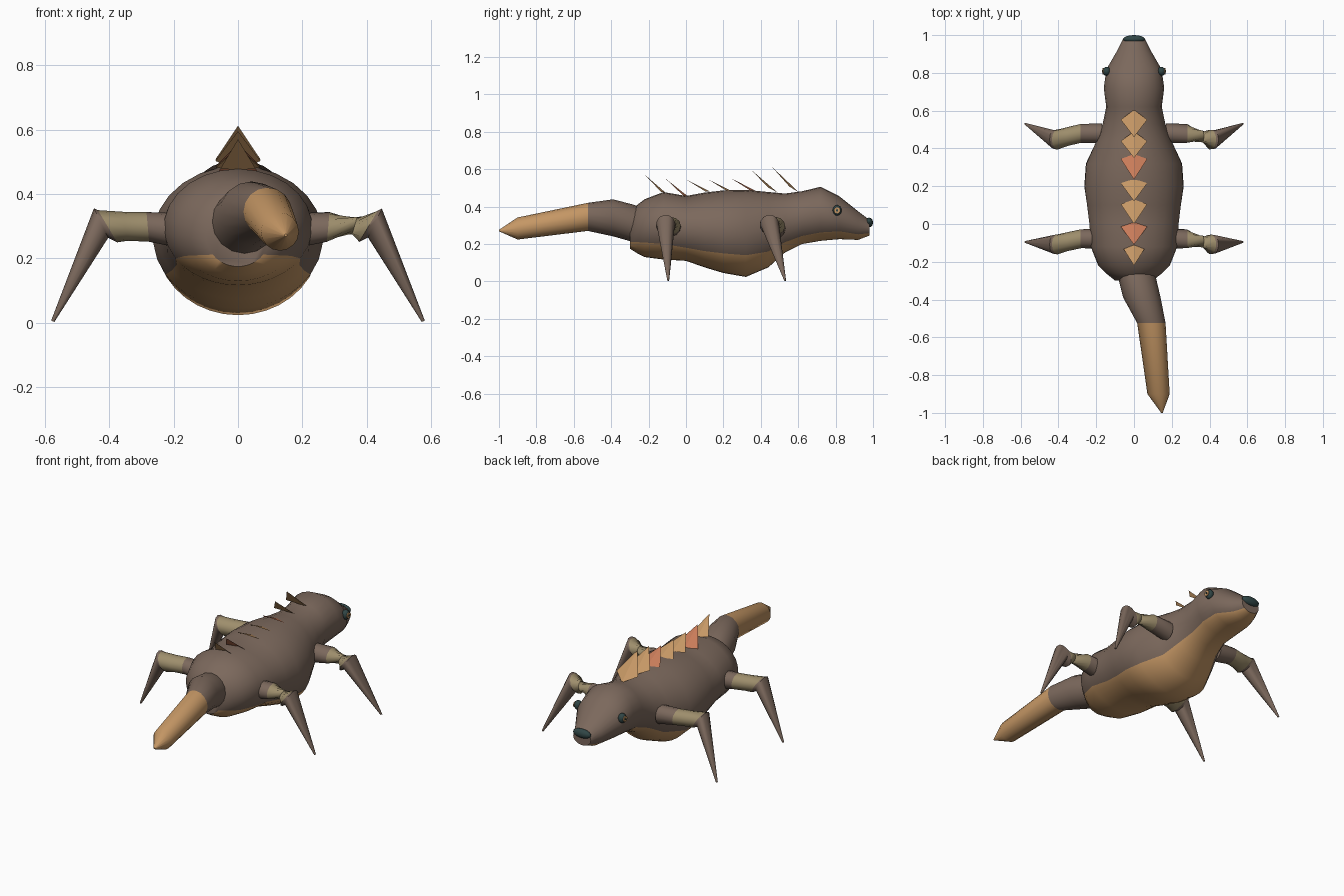
import bpy
import bmesh
from math import sin, cos, pi, asin
from mathutils import Vector

cube = bpy.data.objects.get("Cube")
if cube:
    bpy.data.objects.remove(cube, do_unlink=True)


def material(name, color):
    mat = bpy.data.materials.new(name)
    mat.use_nodes = True
    mat.diffuse_color = (*color, 1)
    bsdf = mat.node_tree.nodes["Principled BSDF"]
    bsdf.inputs["Base Color"].default_value = (*color, 1)
    bsdf.inputs["Roughness"].default_value = 0.8
    return mat


BROWN = material("hide brown", (0.2, 0.14, 0.108))
TAN = material("belly tan", (0.56, 0.31, 0.13))
RUST = material("rust orange", (0.58, 0.2, 0.1))
OLIVE = material("olive tan", (0.34, 0.27, 0.15))
TEAL = material("dark teal", (0.03, 0.06, 0.06))


def finish(name, bm, mats, smooth=True, angle=50):
    bmesh.ops.recalc_face_normals(bm, faces=bm.faces)
    mesh = bpy.data.meshes.new(name)
    bm.to_mesh(mesh)
    bm.free()
    for mat in mats:
        mesh.materials.append(mat)
    obj = bpy.data.objects.new(name, mesh)
    bpy.context.collection.objects.link(obj)
    if smooth:
        bpy.ops.object.select_all(action="DESELECT")
        obj.select_set(True)
        bpy.context.view_layer.objects.active = obj
        bpy.ops.object.shade_smooth_by_angle(angle=angle * pi / 180)
    return obj


def loft(name, rings, mats, rule):
    """Skin closed rings; rule(ring, segment) picks the material slot."""
    bm = bmesh.new()
    loops = [[bm.verts.new(p) for p in ring] for ring in rings]
    count = len(rings[0])
    for i, (a, b) in enumerate(zip(loops, loops[1:])):
        for j in range(count):
            k = (j + 1) % count
            bm.faces.new((a[j], a[k], b[k], b[j])).material_index = rule(i, j)
    bm.faces.new(loops[0]).material_index = rule(0, 0)
    bm.faces.new(loops[-1]).material_index = rule(len(rings) - 2, 0)
    return finish(name, bm, mats)


def ring(center, u, v, count=16, turn=0.0):
    c, u, v = Vector(center), Vector(u), Vector(v)
    angles = [2 * pi * k / count + turn for k in range(count)]
    return [c + u * cos(a) + v * sin(a) for a in angles]


# Body and head: y, half width, top, bottom, height of the belly colour edge
SECTIONS = [
    (-.3, .1, .37, .175, .212), (-.26, .15, .41, .15, .21), (-.22, .19, .44, .13, .208),
    (-.12, .23, .478, .117, .2), (0, .237, .457, .11, .18), (.1, .25, .475, .075, .162),
    (.2, .264, .487, .045, .15), (.32, .255, .49, .024, .14), (.44, .2, .478, .075, .16),
    (.53, .166, .47, .155, .21), (.62, .147, .482, .2, .243), (.72, .16, .506, .217, .262),
    (.82, .146, .455, .226, .268), (.92, .088, .375, .222, .252), (.98, .058, .33, .245, .258),
]
UPPER, LOWER = 18, 12


def body_ring(y, w, top, bottom, edge):
    mid, h = (top + bottom) / 2, (top - bottom) / 2
    a = asin((edge - mid) / h)
    angles = [a + (pi - 2 * a) * k / UPPER for k in range(UPPER)]
    angles += [pi - a + (pi + 2 * a) * k / LOWER for k in range(LOWER)]
    return [(w * cos(t), y, mid + h * sin(t)) for t in angles]


loft("body", [body_ring(*s) for s in SECTIONS], [BROWN, TAN],
     lambda i, j: int(j >= UPPER))

# Tail: centre and radius
TAIL = [((0, -.22, .29), .1), ((.015, -.28, .31), .1), ((.042, -.39, .34), .099),
        ((.092, -.525, .345), .075), ((.13, -.9, .283), .059), ((.148, -1, .272), .004)]
loft("tail", [ring(c, (r, 0, 0), (0, 0, r)) for c, r in TAIL], [BROWN, TAN],
     lambda i, j: int(i >= 3))


# Legs: brown shoulder, olive upper leg, tapering brown lower leg
def leg(name, side, hip_y, knee_y, foot_y):
    between = (hip_y + knee_y) / 2
    # centre x, y, z, then slant of the ring in x and z, then depth in y
    parts = [(.17, hip_y, .285, 0, .055, .052), (.28, hip_y, .298, .004, .046, .05),
             (.35, between, .3, .008, .045, .05), (.405, knee_y, .3, .03, .05, .053),
             (.425, knee_y, .31, .022, .046, .05), (.575, foot_y, .005, .005, .002, .005)]
    if side > 0:
        # the left upper legs are wrung thin in the middle
        parts[2] = (.362, between, .302, .008, .027, .032)
    rings = []
    for i, (x, y, z, sx, sz, d) in enumerate(parts):
        turn = pi * 0.6 * max(0, min(i - 1, 2)) / 2 if side > 0 else 0
        rings.append(ring((side * x, y, z), (side * sx, 0, sz), (0, d, 0), 12, turn))
    loft(name, rings, [BROWN, OLIVE], lambda i, j: int(i in (1, 2)))


for side, label in ((1, "left"), (-1, "right")):
    leg(label + "_head_end_leg", side, .48, .447, .53)
    leg(label + "_tail_end_leg", side, -.078, -.108, -.095)

# Back spines: base y, base z, tip y, tip z, half width
SPINES = [(.605, .475, .46, .612, .07), (.49, .475, .35, .595, .07),
          (.37, .485, .235, .555, .07), (.24, .485, .12, .545, .07),
          (.13, .48, 0, .545, .07), (.01, .455, -.11, .55, .07),
          (-.11, .475, -.22, .57, .055)]
for n, (y, z, ty, tz, w) in enumerate(SPINES):
    bm = bmesh.new()
    base, tip = Vector((0, y, z)), Vector((0, ty, tz))
    shoulder = base.lerp(tip, .28 if n < 2 else .1) - Vector((0, .012, .006))
    b, t = bm.verts.new(base), bm.verts.new(tip)
    for s in (-1, 1):
        bm.faces.new((b, bm.verts.new(shoulder + Vector((s * w, 0, 0))), t))
    finish("back_spine_%d" % (n + 1), bm, [RUST if n in (2, 5) else TAN], False)


# Nose and eyes
def ellipsoid(name, center, size, mat):
    bm = bmesh.new()
    bmesh.ops.create_uvsphere(bm, u_segments=16, v_segments=10, radius=1)
    bmesh.ops.scale(bm, vec=size, verts=bm.verts)
    bmesh.ops.translate(bm, vec=center, verts=bm.verts)
    finish(name, bm, [mat])


ellipsoid("nose", (0, .979, .315), (.058, .021, .026), TEAL)
for side, label in ((1, "left"), (-1, "right")):
    ellipsoid(label + "_eye", (side * .145, .808, .38), (.022, .024, .028), TEAL)
    for part, x, r, mat in (("iris", .162, .017, TAN), ("pupil", .165, .006, TEAL)):
        disc = [ring((side * (x + d), .808, .38), (0, r, 0), (0, 0, r))
                for d in (0, .005)]
        loft(label + "_" + part, disc, [mat], lambda i, j: 0)
